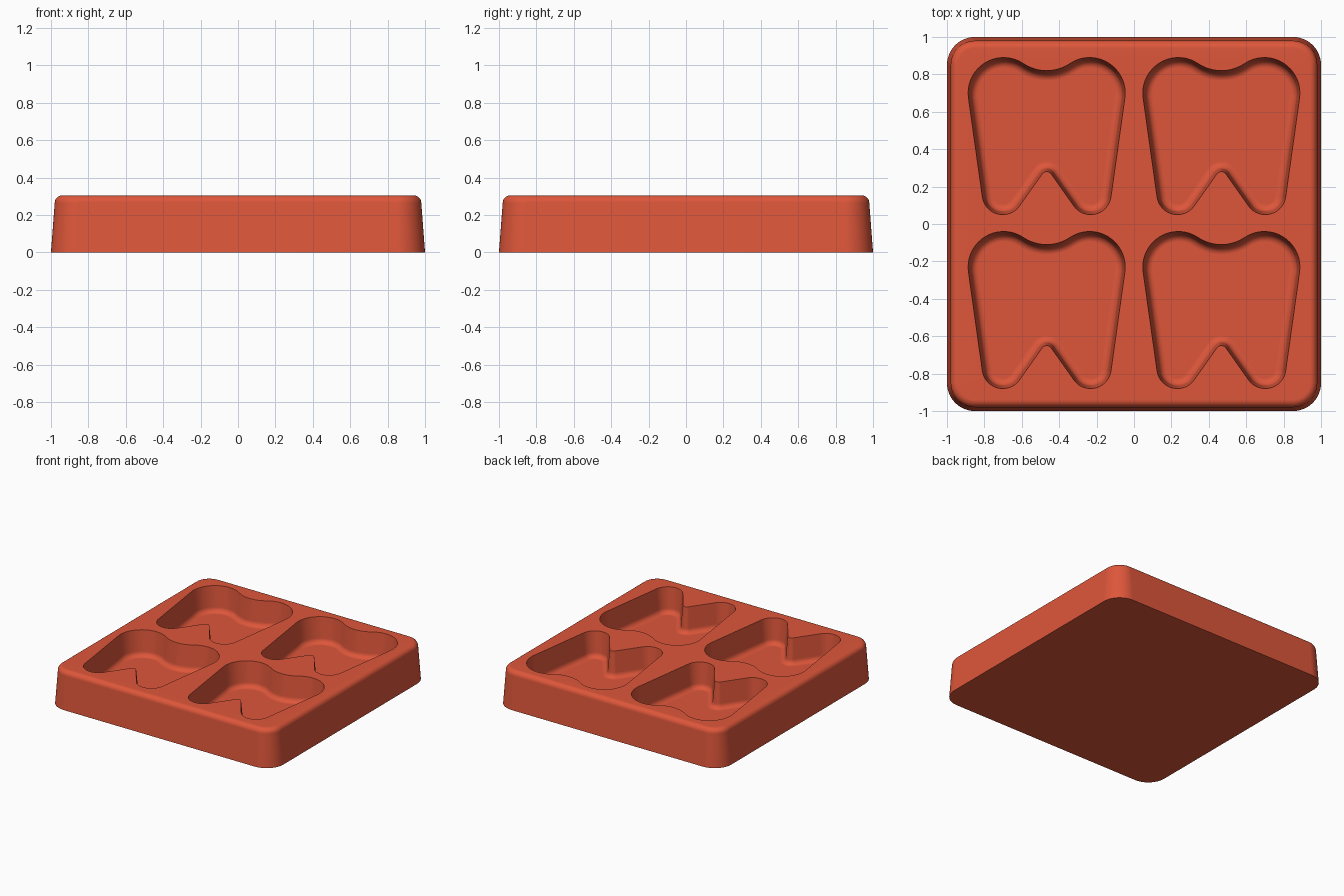
import bpy
import bmesh
from math import sin, cos, radians, pi

cube = bpy.data.objects.get("Cube")
if cube:
    bpy.data.objects.remove(cube, do_unlink=True)

HEIGHT, FLOOR = 0.305, 0.1
FILLET = 0.04


def arc(cx, cy, r, start, end, steps):
    """Points on an arc, angles in degrees."""
    angles = [radians(start + (end - start) * i / steps) for i in range(steps + 1)]
    return [(cx + r * cos(a), cy + r * sin(a)) for a in angles]


def block_outline(inset):
    """Rounded square, shrunk by inset."""
    r, c = 0.15 - inset, 0.85
    pts = []
    for sx, sy, start in ((1, 1, 0), (-1, 1, 90), (-1, -1, 180), (1, -1, 270)):
        pts += arc(sx * c, sy * c, r, start, start + 90, 12)
    return pts


def tooth_outline(inset):
    """Tooth shape from tangent arcs: notch, root, crown lobe, crown dip."""
    half = arc(0, 0.25, 0.03 + inset, 90, 35, 6)
    half += arc(0.235, 0.16, 0.11 - inset, 215, 352, 16)
    half += arc(0.23, 0.70, 0.19 - inset, -8, 123.8, 18)
    half += arc(0, 1.043, 0.223 + inset, -56.2, -90, 8)[1:]
    mirrored = [(-x, y) for x, y in reversed(half[1:-1])]
    return half + mirrored


def ring(bm, pts, z, dx=0, dy=0):
    verts = [bm.verts.new((x + dx, y + dy, z)) for x, y in pts]
    edges = [bm.edges.new((a, b)) for a, b in zip(verts, verts[1:] + verts[:1])]
    return verts, edges


def skin(bm, rings):
    """Join neighbouring rings with quads."""
    for (low, _), (high, _) in zip(rings, rings[1:]):
        n = len(low)
        for i in range(n):
            j = (i + 1) % n
            bm.faces.new((low[i], low[j], high[j], high[i]))


bm = bmesh.new()

# Tapered outer wall with a rounded top edge
steps = [i * pi / 12 for i in range(7)]
profile = [(0, 0)] + [(0.02 + FILLET * (1 - cos(a)), HEIGHT - FILLET * (1 - sin(a))) for a in steps]
outer = [ring(bm, block_outline(inset), z) for inset, z in profile]
skin(bm, outer)
bm.faces.new(outer[0][0])
rim_edges = list(outer[-1][1])

# Four tooth cavities with tapered walls and a filleted floor
pocket = [(0, HEIGHT)] + [(0.015 + FILLET * (1 - cos(a)), FLOOR + FILLET * (1 - sin(a))) for a in steps]
for dx in (-0.467, 0.467):
    for dy in (0, -0.93):
        rings = [ring(bm, tooth_outline(inset), z, dx, dy) for inset, z in pocket]
        skin(bm, rings)
        bm.faces.new(rings[-1][0])
        rim_edges += rings[0][1]

# Flat top surface around the cavities
bmesh.ops.triangle_fill(bm, edges=rim_edges, use_beauty=True, use_dissolve=False)
bmesh.ops.recalc_face_normals(bm, faces=bm.faces)

mesh = bpy.data.meshes.new("mould_tray")
bm.to_mesh(mesh)
bm.free()
tray = bpy.data.objects.new("mould_tray", mesh)
bpy.context.collection.objects.link(tray)

# Terracotta red colour
red = bpy.data.materials.new("terracotta_red")
red.use_nodes = True
red.diffuse_color = (0.73, 0.094, 0.043, 1)
red.node_tree.nodes["Principled BSDF"].inputs["Base Color"].default_value = red.diffuse_color
mesh.materials.append(red)

# Smooth shading with crisp rims
bpy.ops.object.select_all(action="DESELECT")
tray.select_set(True)
bpy.context.view_layer.objects.active = tray
bpy.ops.object.shade_smooth_by_angle(angle=radians(35))
weighted = tray.modifiers.new("weighted_normals", "WEIGHTED_NORMAL")
weighted.keep_sharp = True
